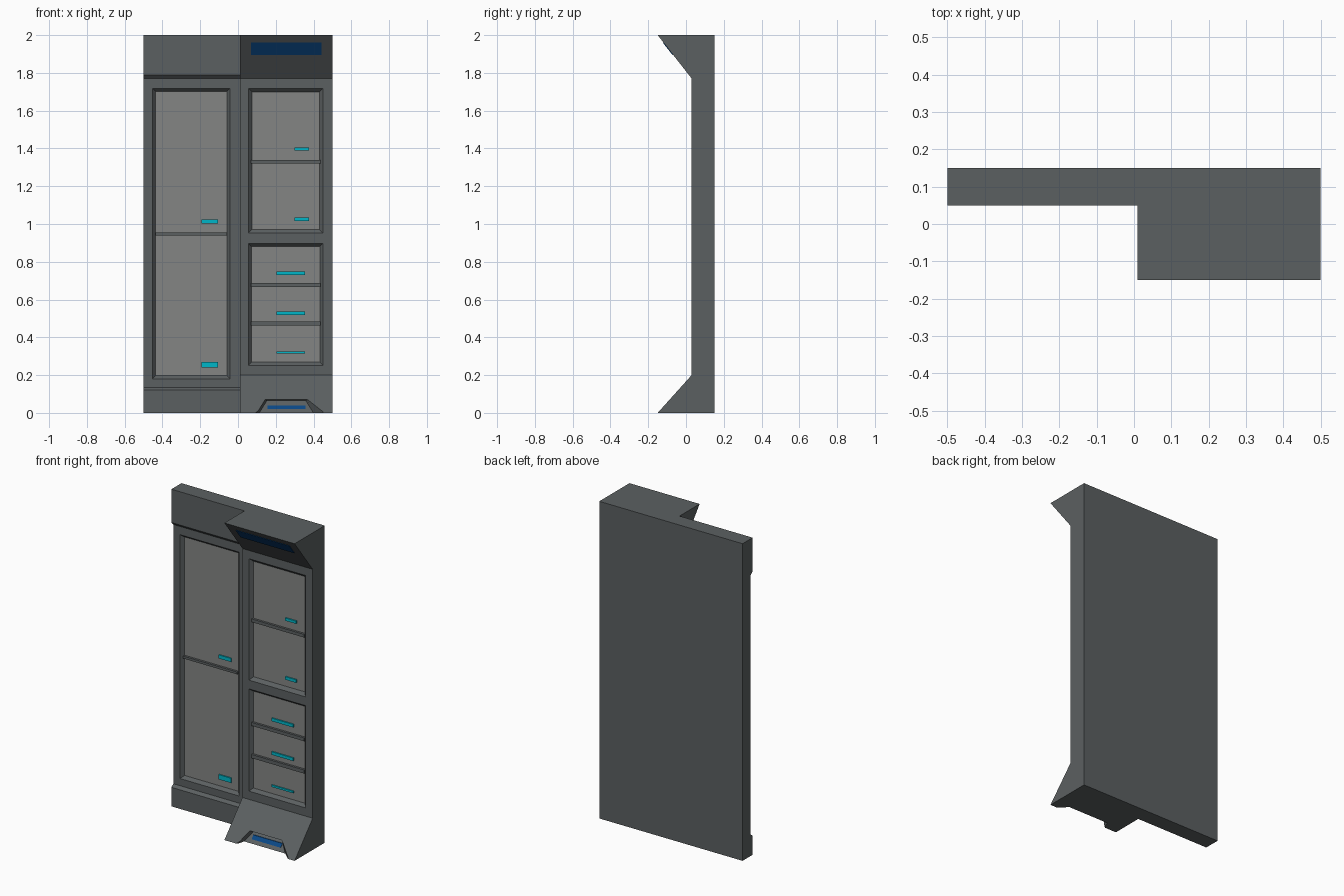
import bpy, bmesh
from mathutils import Vector

if "Cube" in bpy.data.objects:
    bpy.data.objects.remove(bpy.data.objects["Cube"])


def material(name, rgb):
    m = bpy.data.materials.new(name)
    m.diffuse_color = (*rgb, 1)
    m.use_nodes = True
    m.node_tree.nodes["Principled BSDF"].inputs["Base Color"].default_value = m.diffuse_color
    return m


BODY = material("dark_grey", (0.105, 0.117, 0.12))
PANE = material("light_grey", (0.23, 0.235, 0.23))
CYAN = material("cyan", (0.0, 0.47, 0.58))
BLUE = material("deep_blue", (0.003, 0.065, 0.24))


def loft(name, loop_a, loop_b, mat):
    """Closed solid between two matching loops of points."""
    bm = bmesh.new()
    a = [bm.verts.new(p) for p in loop_a]
    b = [bm.verts.new(p) for p in loop_b]
    bm.faces.new(a)
    bm.faces.new(b)
    for i in range(len(a)):
        j = (i + 1) % len(a)
        bm.faces.new((a[i], a[j], b[j], b[i]))
    bmesh.ops.recalc_face_normals(bm, faces=bm.faces)
    me = bpy.data.meshes.new(name)
    bm.to_mesh(me)
    bm.free()
    ob = bpy.data.objects.new(name, me)
    bpy.context.collection.objects.link(ob)
    me.materials.append(mat)
    return ob


def prism(name, profile, x0, x1, mat):
    """Extrude a (y, z) profile along x."""
    return loft(name, [(x0, y, z) for y, z in profile], [(x1, y, z) for y, z in profile], mat)


def box(name, x0, x1, y0, y1, z0, z1, mat):
    return prism(name, [(y0, z0), (y1, z0), (y1, z1), (y0, z1)], x0, x1, mat)


def cut(target, front, back):
    """Cut a tapered recess whose mouth is `front` and floor is `back`."""
    f, b = [Vector(p) for p in front], [Vector(p) for p in back]
    cutter = loft("recess_cutter", [2 * p - q for p, q in zip(f, b)], b, BODY)
    cutter.hide_render = True
    mod = target.modifiers.new("recess", 'BOOLEAN')
    mod.operation, mod.solver, mod.object = 'DIFFERENCE', 'EXACT', cutter
    bpy.context.view_layer.objects.active = target
    bpy.ops.object.modifier_apply(modifier=mod.name)
    bpy.data.objects.remove(cutter, do_unlink=True)


def rect(x0, x1, z0, z1, y):
    return [(x0, y, z0), (x1, y, z0), (x1, y, z1), (x0, y, z1)]


def window(target, x0, x1, z0, z1, y, rim):
    cut(target, rect(x0, x1, z0, z1, y),
        rect(x0 + rim, x1 - rim, z0 + rim, z1 - rim, y + DEPTH))


def paint_panes(target, y):
    """Recess floors get the pane colour."""
    target.data.materials.append(PANE)
    for p in target.data.polygons:
        if p.normal.y < -0.99 and abs(p.center.y - y - DEPTH) < 0.002:
            p.material_index = 1


DEPTH = 0.02
LEFT_Y, RIGHT_Y = 0.07, 0.03

# Left half: flat panel with a header and a skirting
left = prism("left_panel", [(0.15, 0), (0.05, 0), (0.05, 0.12), (LEFT_Y, 0.135), (LEFT_Y, 1.77),
                            (0.05, 1.79), (0.05, 2), (0.15, 2)], -0.5, 0.01, BODY)
window(left, -0.453, -0.042, 0.18, 1.718, LEFT_Y, 0.017)
paint_panes(left, LEFT_Y)

# Right half: overhanging hood and flared foot
right = prism("right_cabinet", [(0.15, 0), (-0.15, 0), (RIGHT_Y, 0.2), (RIGHT_Y, 1.77),
                                (-0.15, 2), (0.15, 2)], 0.01, 0.5, BODY)
window(right, 0.055, 0.45, 0.952, 1.718, RIGHT_Y, 0.019)
window(right, 0.055, 0.45, 0.252, 0.897, RIGHT_Y, 0.017)
paint_panes(right, RIGHT_Y)


# Tapered notch in the foot
def notch_loop(y, half_low, half_top, top):
    c, low = 0.256, -0.05
    return [(c + s * h, y + 0.9 * z, z) for s, h, z in
            ((-1, half_low, low), (1, half_low, low), (1, half_top, top), (-1, half_top, top))]


cut(right, notch_loop(-0.15, 0.228, 0.1125, 0.07), notch_loop(-0.10, 0.174, 0.103, 0.065))

# Bars between the panes
box("left_divider", -0.436, -0.059, LEFT_Y + 0.006, LEFT_Y + DEPTH, 0.94, 0.955, BODY)
for z0, z1 in ((1.32, 1.34), (0.666, 0.687), (0.462, 0.485)):
    box("right_divider", 0.068, 0.437, RIGHT_Y + 0.006, RIGHT_Y + DEPTH, z0, z1, BODY)

# Cyan handle plates
for x0, x1, y, z0, z1 in ((-0.193, -0.107, LEFT_Y, 1.003, 1.025), (-0.193, -0.107, LEFT_Y, 0.24, 0.27),
                          (0.30, 0.375, RIGHT_Y, 1.388, 1.405), (0.30, 0.375, RIGHT_Y, 1.016, 1.035),
                          (0.203, 0.355, RIGHT_Y, 0.729, 0.748), (0.203, 0.355, RIGHT_Y, 0.517, 0.536),
                          (0.203, 0.355, RIGHT_Y, 0.314, 0.326)):
    box("handle", x0, x1, y + DEPTH - 0.008, y + DEPTH, z0, z1, CYAN)


# Blue light strips lying on the sloped faces
def strip(name, x0, x1, z0, z1, y_of):
    t = 0.004
    prism(name, [(y_of(z0), z0), (y_of(z1), z1), (y_of(z1) - t, z1), (y_of(z0) - t, z0)], x0, x1, BLUE)


strip("hood_light", 0.068, 0.443, 1.895, 1.96, lambda z: RIGHT_Y - (z - 1.77) * 0.18 / 0.23)
strip("foot_light", 0.155, 0.357, 0.02, 0.04, lambda z: -0.10 + 0.9 * z)
